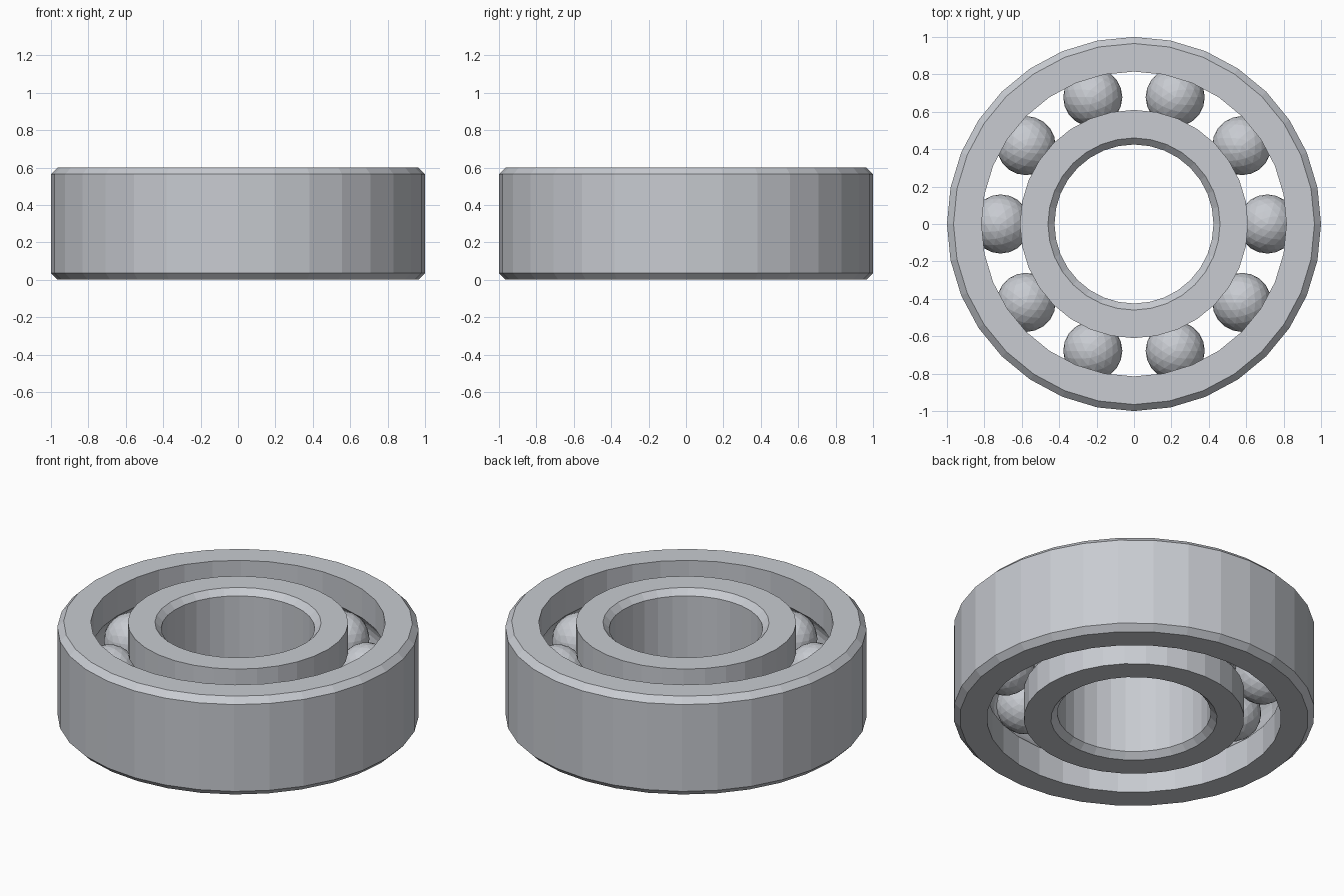
import bpy
import bmesh
import math
from mathutils import Matrix, Vector

SIDES = 32
HEIGHT = 0.6
CHAMFER = 0.035
BALL_COUNT = 10
BALL_RADIUS = 0.158
PITCH_RADIUS = 0.713
MID = HEIGHT / 2

cube = bpy.data.objects.get("Cube")
if cube:
    bpy.data.objects.remove(cube, do_unlink=True)

# Steel material
steel = bpy.data.materials.new("steel")
steel.use_nodes = True
colour = (0.58, 0.6, 0.64, 1)
steel.diffuse_color = colour
steel.node_tree.nodes["Principled BSDF"].inputs["Base Color"].default_value = colour


def add_object(name, bm):
    mesh = bpy.data.meshes.new(name)
    bm.to_mesh(mesh)
    bm.free()
    mesh.materials.append(steel)
    obj = bpy.data.objects.new(name, mesh)
    bpy.context.collection.objects.link(obj)
    return obj


def ring(name, plain, race, side):
    """Lathe a ring with a chamfered plain wall and a grooved race wall.
    side is 1 for the outer ring and -1 for the inner ring."""
    edge = plain - side * CHAMFER
    profile = [(edge, 0), (plain, CHAMFER), (plain, HEIGHT - CHAMFER),
               (edge, HEIGHT), (race, HEIGHT)]
    # Ball groove, an arc around the ball centre
    groove = BALL_RADIUS + 0.002
    limit = math.acos(abs(race - PITCH_RADIUS) / groove)
    for i in range(9):
        a = limit * (1 - i / 4)
        profile.append((PITCH_RADIUS + side * groove * math.cos(a),
                        MID + groove * math.sin(a)))
    profile.append((race, 0))

    bm = bmesh.new()
    loops = []
    for i in range(SIDES):
        t = math.tau * i / SIDES
        loops.append([bm.verts.new((r * math.cos(t), r * math.sin(t), z))
                      for r, z in profile])
    count = len(profile)
    for i in range(SIDES):
        a, b = loops[i], loops[(i + 1) % SIDES]
        for j in range(count):
            k = (j + 1) % count
            bm.faces.new((a[j], b[j], b[k], a[k]))
    bmesh.ops.recalc_face_normals(bm, faces=bm.faces)
    return add_object(name, bm)


# Outer and inner rings
ring("outer_ring", 1.0, 0.815, 1)
ring("inner_ring", 0.425, 0.61, -1)

# Faceted balls spaced around the race
for i in range(BALL_COUNT):
    bm = bmesh.new()
    bmesh.ops.create_icosphere(bm, subdivisions=3, radius=BALL_RADIUS)
    turn = Matrix.Rotation(math.tau * i / BALL_COUNT, 4, "Z")
    ball = add_object(f"ball_{i + 1}", bm)
    ball.matrix_world = turn @ Matrix.Translation(Vector((PITCH_RADIUS, 0, MID)))
